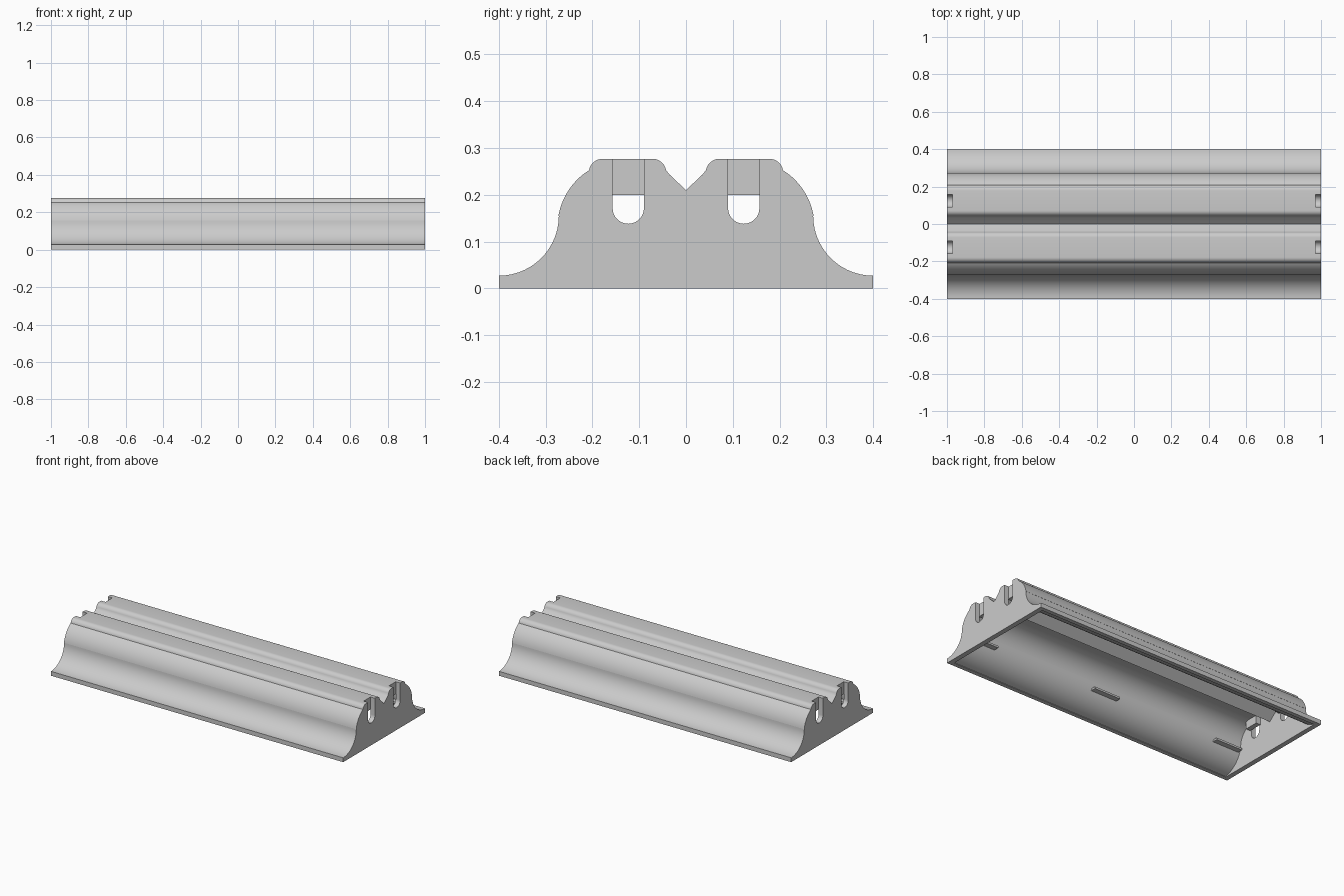
import bpy, bmesh
from math import radians, cos, sin

cube = bpy.data.objects.get("Cube")
if cube:
    bpy.data.objects.remove(cube, do_unlink=True)

grey = bpy.data.materials.new("light_grey")
grey.use_nodes = True
grey.diffuse_color = (0.6, 0.6, 0.6, 1)
grey.node_tree.nodes["Principled BSDF"].inputs["Base Color"].default_value = (0.6, 0.6, 0.6, 1)

HALF, CAP = 1.0, 0.03      # half length, end plate thickness
TOP = 0.277


def arc(cy, cz, r, a0, a1, n=14):
    steps = [radians(a0 + (a1 - a0) * i / n) for i in range(n + 1)]
    return [(cy + r * cos(a), cz + r * sin(a)) for a in steps]


def mirrored(half):
    """Half profile from the outer foot to the middle, completed on the other side."""
    return half + [(-y, z) for y, z in reversed(half[:-1])]


def extrude(name, outline, x0, x1):
    """Extrude a closed (y, z) outline along x."""
    bm = bmesh.new()
    face = bm.faces.new([bm.verts.new((x0, y, z)) for y, z in outline])
    out = bmesh.ops.extrude_face_region(bm, geom=[face])
    moved = [v for v in out["geom"] if isinstance(v, bmesh.types.BMVert)]
    bmesh.ops.translate(bm, verts=moved, vec=(x1 - x0, 0, 0))
    bmesh.ops.recalc_face_normals(bm, faces=bm.faces)
    mesh = bpy.data.meshes.new(name)
    bm.to_mesh(mesh)
    bm.free()
    mesh.materials.append(grey)
    obj = bpy.data.objects.new(name, mesh)
    bpy.context.collection.objects.link(obj)
    bpy.ops.object.select_all(action="DESELECT")
    obj.select_set(True)
    bpy.context.view_layer.objects.active = obj
    bpy.ops.object.shade_smooth_by_angle(angle=radians(25))
    return obj


def box(name, x0, x1, y0, y1, z0, z1):
    return extrude(name, [(y0, z0), (y1, z0), (y1, z1), (y0, z1)], x0, x1)


# Outer section: flared foot, rounded shoulder, two crests and a valley
flank = ([(0.4, 0)] + arc(0.4, 0.155, 0.128, 270, 180)
         + arc(0.13, 0.13, 0.145, 10, 53) + arc(0.178, 0.247, 0.03, 10, 90, 8))
crest = arc(0.072, 0.247, 0.03, 90, 170, 8) + [(0.035, 0.243), (0, 0.21)]
outer = mirrored(flank + crest)

# Inner section of the hollow body
inner = mirrored([(0.375, 0)] + arc(0.4, 0.155, 0.153, 261, 180)
                 + arc(0.13, 0.13, 0.12, 10, 90)
                 + [(0.075, 0.247), (0.05, 0.225), (0, 0.183)])
extrude("hollow_body", outer + inner[::-1], -HALF + CAP, HALF - CAP)

# End plates with open round-bottomed slots in each crest
slot = ([(0.157, TOP)] + arc(0.1235, 0.1715, 0.0335, 0, -180, 16) + [(0.09, TOP)])
plate = mirrored(flank + slot + crest)

for side, s in (("left", 1), ("right", -1)):
    extrude(side + "_end_plate", plate, s * (HALF - CAP), s * HALF)
    # Blocks closing the upper part of each slot
    for row, t in (("back", 1), ("front", -1)):
        box(f"{side}_{row}_slot_backing", s * 0.94, s * (HALF - CAP),
            t * 0.08, t * 0.167, 0.2, 0.26)

# Small clip tabs along the inner walls
for row, t in (("back", 1), ("front", -1)):
    for i in (-1, 0, 1):
        box(f"{row}_clip_tab_{i + 2}", i * 0.87 - 0.09, i * 0.87 + 0.09,
            t * 0.225, t * 0.258, 0.1, 0.112)
